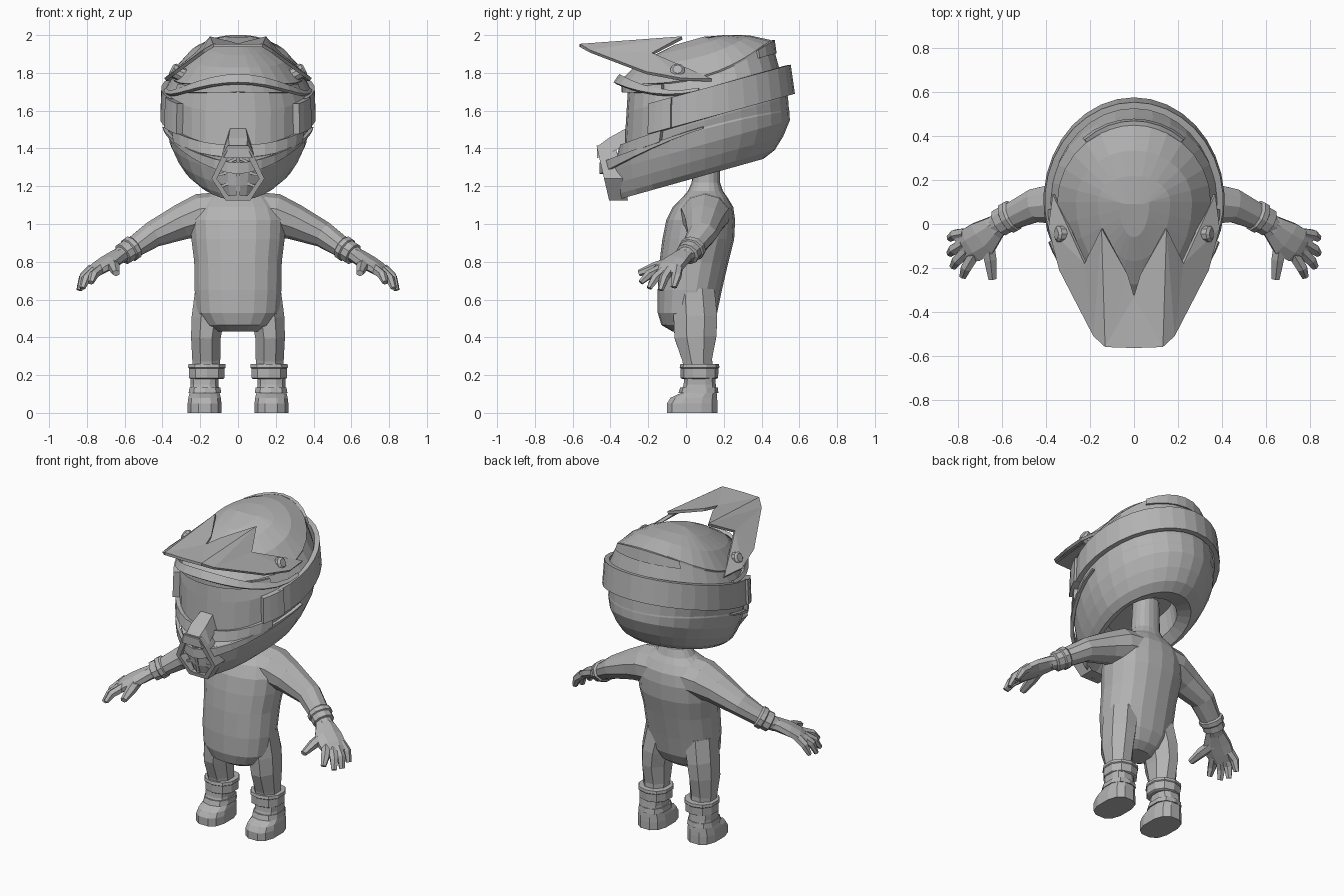
import bpy, bmesh, math
from mathutils import Vector

GREY = bpy.data.materials.new("plain_grey")
GREY.diffuse_color = (0.45, 0.45, 0.45, 1)


def make(name, bm, mirror=False, thick=0.0):
    bmesh.ops.recalc_face_normals(bm, faces=bm.faces[:])
    me = bpy.data.meshes.new(name)
    bm.to_mesh(me)
    bm.free()
    me.materials.append(GREY)
    ob = bpy.data.objects.new(name, me)
    bpy.context.collection.objects.link(ob)
    if thick:
        m = ob.modifiers.new("thickness", 'SOLIDIFY')
        m.thickness, m.offset = thick, 0
    if mirror:
        ob.modifiers.new("mirror", 'MIRROR')
    return ob


def loft(name, rings, closed=True, caps=True, **kw):
    """Skin a list of equal-length point rings."""
    bm = bmesh.new()
    vs = [[bm.verts.new(p) for p in r] for r in rings]
    n = len(vs[0])
    for a, b in zip(vs, vs[1:]):
        for i in range(n if closed else n - 1):
            j = (i + 1) % n
            bm.faces.new((a[i], a[j], b[j], b[i]))
    if caps:
        bm.faces.new(vs[0])
        bm.faces.new(vs[-1])
    return make(name, bm, **kw)


def tube(name, path, n=8, ref=(0, 0, 1), mirror=True):
    """Tube through (x, y, z, side radius, other radius) sections."""
    pts = [Vector(p[:3]) for p in path]
    rings = []
    for i, p in enumerate(path):
        t = (pts[min(i + 1, len(pts) - 1)] - pts[max(i - 1, 0)]).normalized()
        u = t.cross(Vector(ref)).normalized()
        v = u.cross(t)
        rings.append([pts[i] + u * p[3] * math.cos(a) + v * p[4] * math.sin(a)
                      for a in (math.tau * (k + .5) / n for k in range(n))])
    return loft(name, rings, mirror=mirror)


def spow(v, e):
    return math.copysign(abs(v) ** e, v)


def helmet_point(row, a, yc=0.1):
    """Row = level, half width, front y, back y, front roundness, side droop."""
    t, w, yf, yb, n, droop = row
    c, s = math.cos(a), math.sin(a)
    e = 2 / n if s < 0 else 1
    x = w * spow(c, e)
    y = yc + ((yb - yc) if s > 0 else (yc - yf)) * spow(s, e)
    return (x, y, t + 0.28 * y - droop * c * c)


def band(name, rows, a0, a1, n, thick, mirror=False):
    angs = [math.radians(a0 + (a1 - a0) * i / n) for i in range(n + 1)]
    return loft(name, [[helmet_point(r, a) for a in angs] for r in rows],
                closed=False, caps=False, thick=thick, mirror=mirror)


# helmet: hollow underside, chin guard, recessed lens, brow and dome
shell_rows = [
    (1.40, .16, -.18, .27, 2, 0), (1.27, .18, -.29, .30, 2, 0),
    (1.23, .24, -.38, .41, 1.7, 0), (1.26, .285, -.40, .47, 1.6, 0),
    (1.32, .325, -.42, .515, 1.6, 0), (1.395, .36, -.43, .55, 1.6, 0),
    (1.445, .375, -.43, .547, 1.65, -.03), (1.455, .372, -.33, .545, 2.1, -.03),
    (1.52, .38, -.325, .54, 2.1, 0),
    (1.68, .385, -.315, .495, 2.1, 0), (1.84, .345, -.305, .455, 2.1, .09),
    (1.85, .35, -.36, .445, 2, .09), (1.905, .265, -.275, .335, 2, .04),
    (1.94, .165, -.17, .22, 2, .01), (1.965, .07, -.06, .09, 2, 0)]
loft("helmet_shell", [[helmet_point(r, math.tau * i / 28) for i in range(28)]
                      for r in shell_rows])
# raised edges around the eye opening, tapering toward the sides
band("brow_trim", [(1.85, .388, -.375, .4, 2, .17), (1.885, .375, -.345, .4, 2, .19)],
     -176, -4, 16, .02)
band("chin_trim", [(1.39, .388, -.447, .5, 1.65, -.09), (1.45, .39, -.447, .5, 1.65, -.04)],
     -178, -2, 16, .02)
band("goggle_frame_lower", [(1.45, .382, -.355, .5, 2.1, -.03), (1.51, .388, -.34, .5, 2.1, -.03)],
     -150, -30, 12, .025)
band("goggle_frame_upper", [(1.79, .368, -.33, .5, 2.1, .07), (1.835, .355, -.33, .5, 2.1, .085)],
     -150, -30, 12, .025)
# goggle strap with its side clips
band("goggle_strap", [(1.53, .398, -.34, .562, 2, 0), (1.69, .392, -.33, .54, 2, 0)],
     -27, 207, 22, .03)
band("goggle_clip", [(1.53, .40, -.345, .55, 2.1, 0), (1.69, .395, -.34, .53, 2.1, 0)],
     -40, -22, 3, .04, mirror=True)
# raised crescent at the back of the dome
band("rear_ridge", [(1.77, .355, -.3, .47, 2, .0), (1.845, .34, -.3, .46, 2, .075)],
     50, 130, 8, .02)

# visor: centre panel, raised points and side wings
bm = bmesh.new()
V = [bm.verts.new(p) for p in (
    (0, -.565, 1.945), (.13, -.56, 1.945), (.145, -.02, 1.985), (.03, -.23, 1.955),
    (0, -.33, 1.945), (.18, -.51, 1.915), (.335, -.21, 1.80), (.22, -.18, 1.90),
    (.385, -.02, 1.765), (.365, .135, 1.762))]
for f in ((0, 1, 4), (1, 3, 4), (1, 2, 3), (1, 5, 2), (5, 7, 2), (5, 6, 7), (6, 8, 7), (8, 9, 7)):
    bm.faces.new([V[i] for i in f])
make("visor", bm, mirror=True, thick=.018)
tube("visor_bolt", [(.285, -.045, 1.785, .038, .038), (.345, -.045, 1.815, .038, .038),
                    (.355, -.045, 1.82, .025, .025)], n=10)


# mouth vent: raised frame, centre bar and slats on the sloping chin
def chin(x, z, out=0.0):
    return Vector((x, -.475 + (1.42 - z) * .23 - out, z))


outer = [(.055, 1.415), (.085, 1.36), (.14, 1.24), (.065, 1.125)]
inner = [(.035, 1.385), (.055, 1.35), (.112, 1.24), (.05, 1.15)]
full = [o + [(-x, z) for x, z in reversed(o)] for o in (outer, inner)]
loft("vent_frame", [[chin(x, z, -.10) for x, z in full[0]], [chin(x, z) for x, z in full[0]],
                    [chin(x, z) for x, z in full[1]], [chin(x, z, -.06) for x, z in full[1]]],
     caps=False)
tube("vent_bar", [(*chin(0, 1.14, -.02), .014, .02), (*chin(0, 1.39, -.02), .014, .02)],
     n=4, ref=(0, 1, 0), mirror=False)
for z, w in ((1.20, .09), (1.26, .10), (1.32, .07)):
    tube("vent_slat", [(*chin(0, z + .03, -.03), .01, .01), (*chin(w, z, -.03), .01, .01)], n=4)
# nose guard bridging the vent and the lens
loft("nose_guard", [[(x * w, y, z) for x, z in ((-1, z0), (-.6, z1), (.6, z1), (1, z0))]
                    for w, y, z0, z1 in ((.075, -.47, 1.35, 1.41), (.085, -.41, 1.37, 1.455),
                                         (.07, -.32, 1.42, 1.505))])


# torso with neck: rows of z, half width, front y, back y
def stack(name, rows, n, cx=0, e=.9, mirror=False):
    rings = []
    for z, w, yf, yb in rows:
        angs = [math.tau * (i + .5) / n for i in range(n)]
        rings.append([(cx + w * spow(math.cos(a), e),
                       (yf + yb) / 2 + (yb - yf) / 2 * spow(math.sin(a), e), z) for a in angs])
    return loft(name, rings, mirror=mirror)


stack("torso", [(.43, .11, -.07, .08), (.465, .17, -.13, .13), (.53, .22, -.15, .165),
                (.65, .233, -.15, .19), (.80, .235, -.14, .225), (.92, .25, -.125, .255),
                (1.02, .255, -.105, .26), (1.09, .23, -.07, .25), (1.14, .185, -.02, .22),
                (1.175, .12, .01, .195), (1.22, .088, .03, .18), (1.42, .08, .04, .18)], 18)

# legs, boots and their cuffs
tube("leg", [(.135, .04, .64, .10, .12), (.16, .05, .50, .093, .125), (.17, .05, .40, .085, .12),
             (.168, .06, .28, .08, .085), (.165, .07, .18, .075, .08)], ref=(0, 1, 0))
stack("boot", [(0, .092, -.105, .17), (.05, .092, -.105, .17), (.08, .088, -.085, .168),
               (.105, .082, -.03, .165), (.15, .075, -.015, .16), (.20, .078, -.01, .155)],
      12, cx=.177, e=.75, mirror=True)
stack("boot_strap", [(.105, .09, -.04, .172), (.135, .085, -.03, .168)], 10, cx=.175, e=.8, mirror=True)
stack("boot_cuff", [(.18, .09, -.02, .16), (.185, .098, -.028, .17), (.235, .098, -.028, .172),
                    (.24, .104, -.034, .177), (.258, .102, -.03, .175), (.26, .08, -.01, .15)],
      10, cx=.165, mirror=True)

# arms and glove cuffs
tube("arm", [(.08, .10, 1.055, .14, .115), (.20, .10, 1.045, .13, .115), (.30, .095, 1.01, .105, .095),
             (.45, .085, .945, .08, .07), (.57, .03, .865, .062, .055),
             (.64, -.01, .825, .045, .04)], n=10)
tube("glove_cuff", [(.545, .043, .882, .06, .055), (.555, .038, .876, .075, .067),
                    (.575, .027, .862, .075, .067), (.58, .024, .859, .066, .06),
                    (.61, .007, .84, .066, .06), (.615, .004, .837, .05, .045)], n=10)
# hands: palm, four fingers and thumb
tube("palm", [(.60, .012, .845, .045, .04), (.64, -.02, .825, .062, .04), (.69, -.065, .795, .088, .038),
              (.74, -.095, .765, .088, .034), (.78, -.12, .735, .068, .024)])
fingers = [((.77, -.045, .765), (.815, -.05, .725), (.84, -.065, .665)),
           ((.775, -.09, .755), (.82, -.115, .715), (.84, -.135, .65)),
           ((.76, -.12, .75), (.805, -.165, .71), (.825, -.195, .66)),
           ((.725, -.135, .76), (.765, -.20, .73), (.78, -.24, .69)),
           ((.67, -.07, .795), (.655, -.16, .77), (.645, -.25, .74))]
for i, (a, b, c) in enumerate(fingers):
    k = 1.3 if i == 4 else 1.08
    tube("thumb" if i == 4 else "finger",
         [(*a, .027 * k, .025 * k), (*b, .025 * k, .023 * k), (*c, .016 * k, .013 * k)], n=6)
